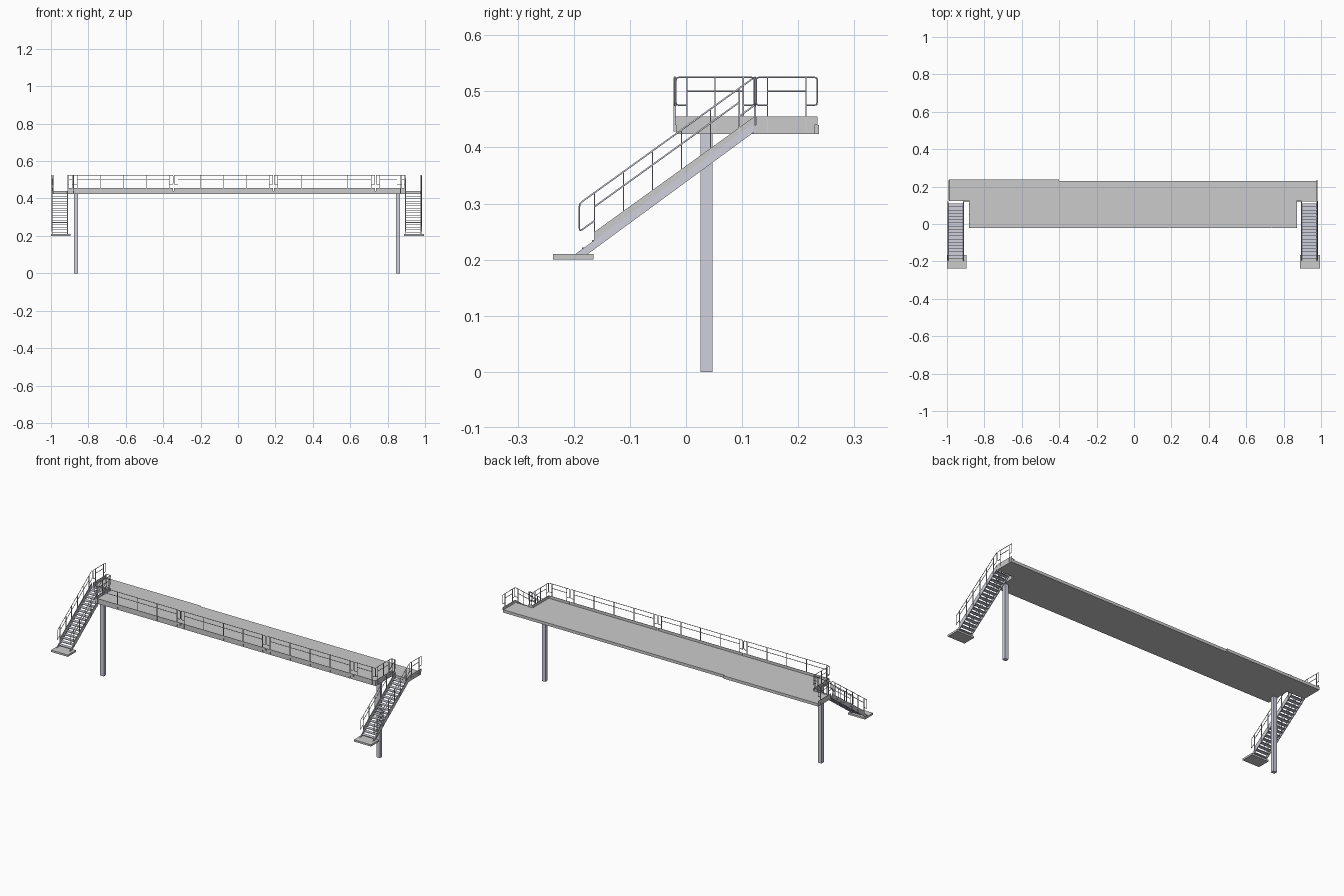
import bpy, bmesh
from mathutils import Vector

if "Cube" in bpy.data.objects:
    bpy.data.objects.remove(bpy.data.objects["Cube"])

steel = bpy.data.materials.new("steel")
steel.diffuse_color = (0.62, 0.63, 0.72, 1)
steel.use_nodes = True
steel.node_tree.nodes["Principled BSDF"].inputs["Base Color"].default_value = steel.diffuse_color
UP = Vector((0, 0, 1))


def prism(name, pts, vec, mat=None):
    """Extrude a planar polygon along a vector."""
    bm = bmesh.new()
    face = bm.faces.new([bm.verts.new(p) for p in pts])
    res = bmesh.ops.extrude_face_region(bm, geom=[face])
    verts = [v for v in res["geom"] if isinstance(v, bmesh.types.BMVert)]
    bmesh.ops.translate(bm, verts=verts, vec=vec)
    bmesh.ops.recalc_face_normals(bm, faces=bm.faces)
    me = bpy.data.meshes.new(name)
    bm.to_mesh(me)
    bm.free()
    ob = bpy.data.objects.new(name, me)
    bpy.context.collection.objects.link(ob)
    if mat:
        me.materials.append(mat)
    return ob


def box(name, x0, x1, y0, y1, z0, z1, mat=None):
    return prism(name, [(x0, y0, z0), (x1, y0, z0), (x1, y1, z0), (x0, y1, z0)],
                 (0, 0, z1 - z0), mat)


def tubes(name, paths, r=0.0016):
    cu = bpy.data.curves.new(name, "CURVE")
    cu.dimensions = "3D"
    cu.bevel_depth = r
    cu.bevel_resolution = 1
    cu.use_fill_caps = True
    for path in paths:
        sp = cu.splines.new("POLY")
        sp.points.add(len(path) - 1)
        for p, co in zip(sp.points, path):
            p.co = (*co, 1)
    ob = bpy.data.objects.new(name, cu)
    bpy.context.collection.objects.link(ob)
    cu.materials.append(steel)


def rounded(path, r=0.006):
    out = [path[0]]
    for a, b, c in zip(path, path[1:], path[2:]):
        p = b + (a - b).normalized() * r
        q = b + (c - b).normalized() * r
        out += [p, (p + q) * 0.2 + b * 0.6, q]
    return out + [path[-1]]


def rail_panel(name, a, b, n, inset=0.02, foot=-0.012, toe_start=0.0):
    """Handrail with returned ends, mid rail, flat posts and toe board."""
    a, b = Vector(a), Vector(b)
    flat = Vector((b.x - a.x, b.y - a.y, 0))
    t = inset / flat.length
    p, q = a.lerp(b, t), a.lerp(b, 1 - t)
    top, mid, low = UP * 0.085, UP * 0.06, UP * 0.035
    tubes(name + "_handrail", [
        rounded([p + low, a + low, a + top, b + top, b + low, q + low]),
        [p + mid, q + mid]])
    d = flat.normalized()
    side = Vector((-d.y, d.x, 0))
    for i in range(n):
        c = p.lerp(q, i / (n - 1)) - side * 0.002
        h = d * 0.001
        prism(f"{name}_post_{i}", [c - h + UP * foot, c + h + UP * foot,
                                   c + h + top, c - h + top], side * 0.004, steel)
    s = a.lerp(b, toe_start / flat.length)
    prism(name + "_toe_board", [s, b, b + UP * 0.015, s + UP * 0.015], side * 0.002)


# Walkway deck with notched ends and a small step in the rear edge
Z0, Z1 = 0.424, 0.44
outline = [(-0.88, -0.018), (0.87, -0.018), (0.87, 0.12), (0.98, 0.12), (0.98, 0.229),
           (-0.40, 0.229), (-0.40, 0.237), (-0.99, 0.237), (-0.99, 0.122), (-0.88, 0.122)]
prism("deck", [(x, y, Z0) for x, y in outline], (0, 0, Z1 - Z0))

# Front railing panels
for i, (x0, x1, n) in enumerate([(-0.88, -0.347, 5), (-0.341, 0.187, 5),
                                 (0.193, 0.732, 5), (0.738, 0.87, 2)]):
    rail_panel(f"front_rail_{i}", (x0, -0.02, Z1), (x1, -0.02, Z1), n)

# Support columns
for name, x in (("left", -0.866), ("right", 0.855)):
    box(name + "_column", x - 0.011, x + 0.011, 0.026, 0.047, 0, Z0, steel)

# Stairs, landings and end railings: (outer, inner, landing range, deck edge, notch)
for name, xo, xi, l0, l1, xd, xn in (
        ("left", -0.995, -0.91, -1.0, -0.895, -0.989, -0.88),
        ("right", 0.981, 0.895, 0.888, 0.995, 0.979, 0.87)):
    box(name + "_landing", l0, l1, -0.237, -0.165, 0.2, 0.21)
    s = 1 if xi > xo else -1
    # Stringers and stair rails
    for part, x, dx in (("outer", xo, s * 0.004), ("inner", xi, -s * 0.004)):
        prism(f"{name}_{part}_stringer",
              [(x, -0.197, 0.21), (x, -0.175, 0.21), (x, 0.121, 0.427),
               (x, 0.121, 0.44), (x, 0.116, 0.44)], (dx, 0, 0), steel)
        rail_panel(f"{name}_{part}_stair_rail", (x, -0.19, 0.215), (x, 0.122, Z1), 6,
                   inset=0.027, toe_start=0.027)
    # Treads
    for i in range(17):
        y, z = -0.176 + i * 0.0172, 0.219 + i * 0.01275
        box(f"{name}_tread_{i}", min(xo, xi) + 0.003, max(xo, xi) - 0.003,
            y - 0.009, y + 0.011, z, z + 0.003, steel)
    # Railings around the notch and at the deck end
    rail_panel(name + "_notch_rail", (xn, -0.018, Z1), (xn, 0.122, Z1), 3)
    rail_panel(name + "_notch_return", (xn, 0.123, Z1), (xi, 0.123, Z1), 2, inset=0.006)
    rail_panel(name + "_end_rail", (xd, 0.125, Z1), (xd, 0.234, Z1), 2)
